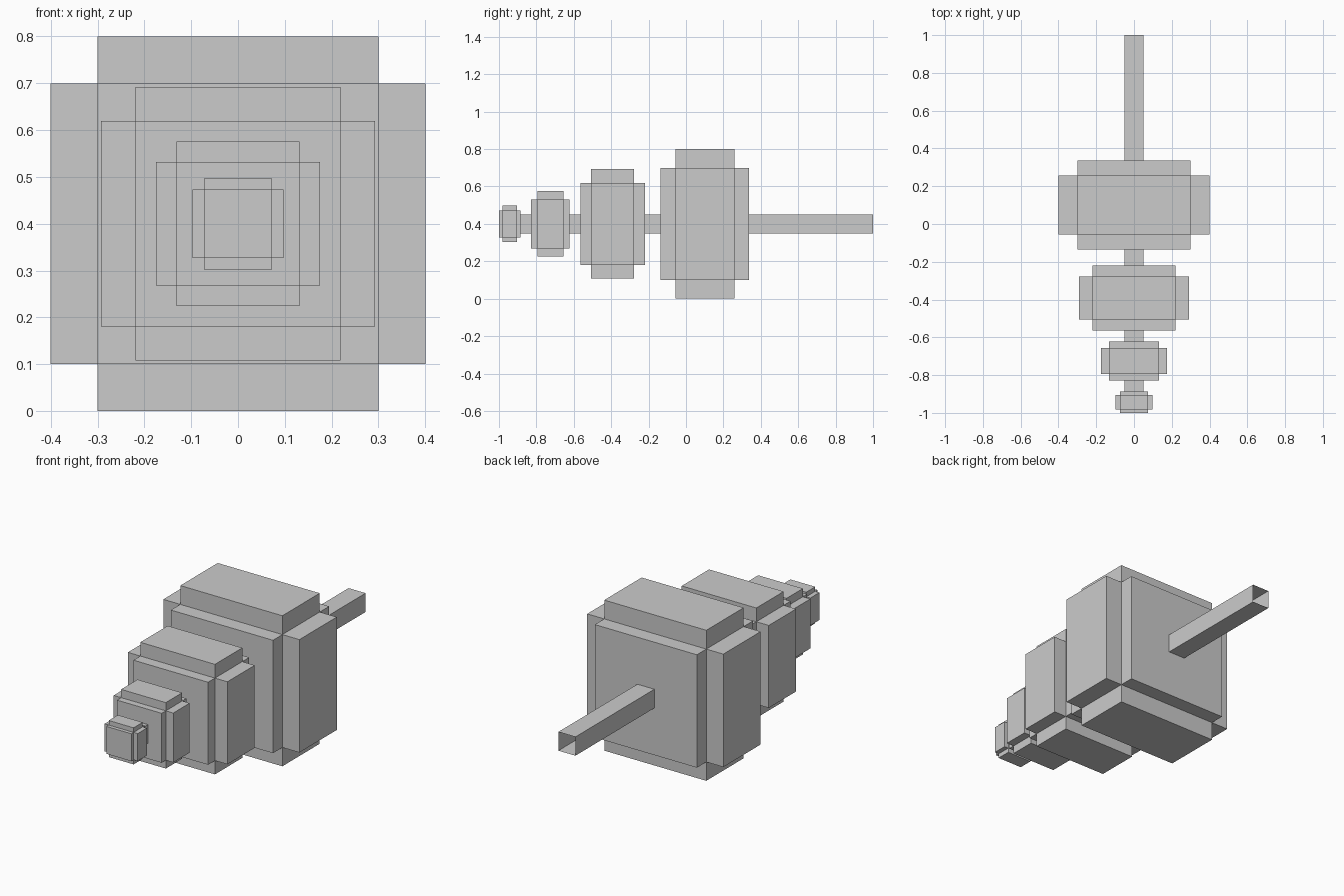
import bpy, bmesh

if "Cube" in bpy.data.objects:
    bpy.data.objects.remove(bpy.data.objects["Cube"])


def make_object(name, bm, y, z):
    mesh = bpy.data.meshes.new(name)
    bm.to_mesh(mesh)
    bm.free()
    obj = bpy.data.objects.new(name, mesh)
    obj.location = (0, y, z)
    bpy.context.collection.objects.link(obj)
    return obj


def box(half):
    bm = bmesh.new()
    bmesh.ops.create_cube(bm, size=2)
    bmesh.ops.scale(bm, vec=half, verts=bm.verts)
    return bm


# Stepped block: a core box with every face pushed straight out
def stepped_block(name, y, s):
    bm = box((0.3 * s, 0.157 * s, 0.3 * s))
    bm.normal_update()
    ext = bmesh.ops.extrude_discrete_faces(bm, faces=bm.faces[:])
    for f in ext["faces"]:
        n = f.normal.copy()
        step = 0.079 if abs(n.y) > 0.5 else 0.1
        bmesh.ops.translate(bm, vec=n * step * s, verts=f.verts[:])
    bm.normal_update()
    return make_object(name, bm, y, 0.4)


# Four blocks shrinking toward the front
for name, y, s in (("large_block", 0.101, 1.0),
                   ("medium_block", -0.392, 0.731),
                   ("small_block", -0.725, 0.438),
                   ("tip_block", -0.943, 0.243)):
    stepped_block(name, y, s)

# Square rod through all blocks, open at its ends
start, end = -0.94, 1.0
bm = box((0.05, (end - start) / 2, 0.05))
bm.normal_update()
caps = [f for f in bm.faces if abs(f.normal.y) > 0.5]
bmesh.ops.delete(bm, geom=caps, context='FACES_ONLY')
make_object("rod", bm, (start + end) / 2, 0.4)
